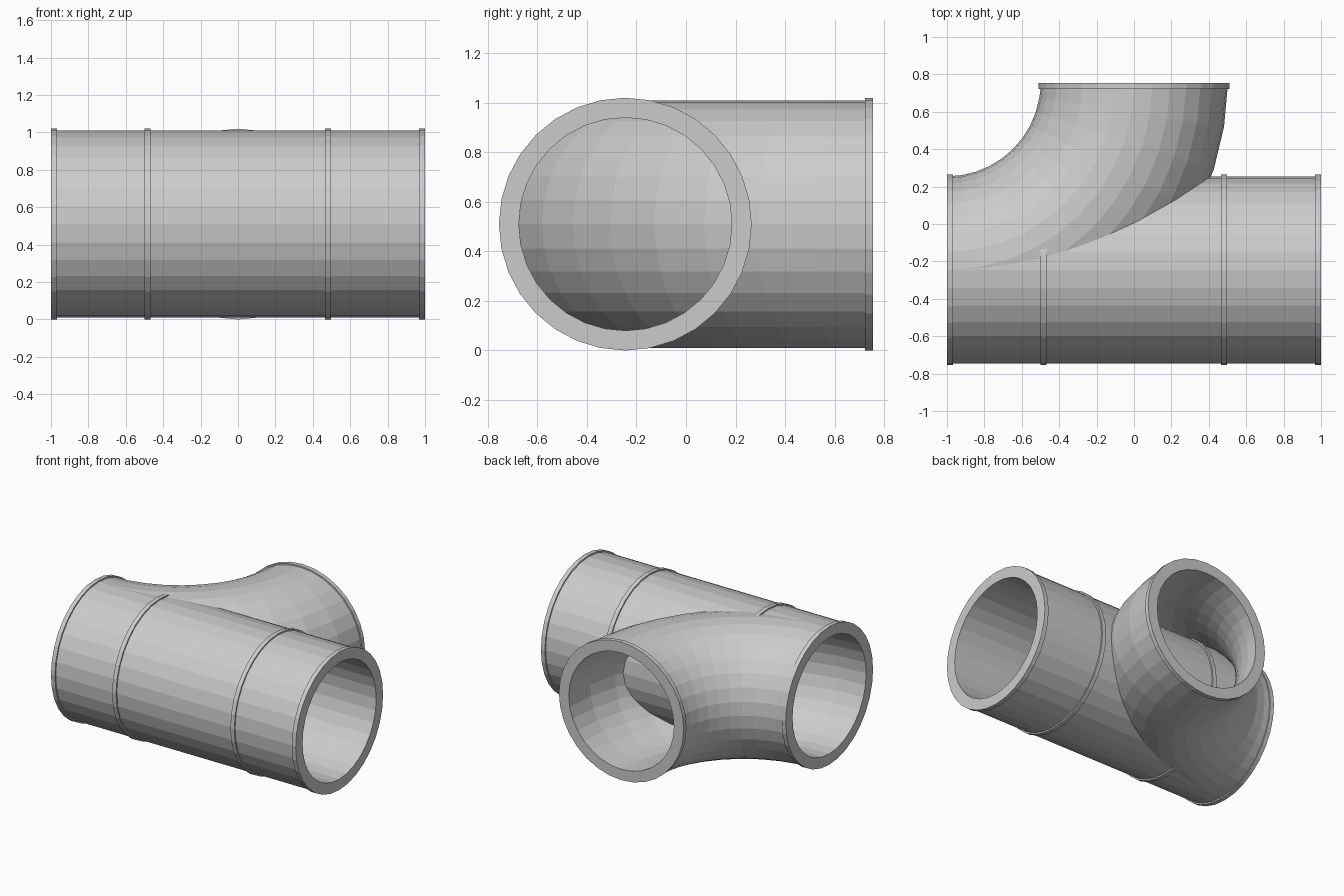
import bpy
import bmesh
from math import cos, sin, radians, pi
from mathutils import Vector

cube = bpy.data.objects.get("Cube")
if cube:
    bpy.data.objects.remove(cube, do_unlink=True)

SIDES = 32
AXIS_Z = 0.51
BEND_CENTRE = Vector((-1.0, 0.755, AXIS_Z))
BEND_RADIUS = 1.0
BORE, PIPE, LIP = 0.43, 0.50, 0.51
LIP_WIDTH = 0.032

grey = bpy.data.materials.new("pipe_grey")
grey.use_nodes = True
colour = (0.6, 0.6, 0.6, 1.0)
grey.diffuse_color = colour
grey.node_tree.nodes["Principled BSDF"].inputs["Base Color"].default_value = colour


def ring_points(angle, offset, radius):
    """Circle across the bend at an angle, shifted along the tangent there."""
    a = radians(angle)
    outward = Vector((sin(a), -cos(a), 0))
    tangent = Vector((cos(a), sin(a), 0))
    centre = BEND_CENTRE + outward * BEND_RADIUS + tangent * offset
    for i in range(SIDES):
        t = 2 * pi * i / SIDES
        yield centre + outward * (radius * cos(t)) + Vector((0, 0, radius * sin(t)))


def tube(name, stations):
    """Hollow pipe: a closed loop of rings, outside then back along the bore."""
    bm = bmesh.new()
    rings = [[bm.verts.new(p) for p in ring_points(*s)] for s in stations]
    for k, ring in enumerate(rings):
        following = rings[(k + 1) % len(rings)]
        for i in range(SIDES):
            j = (i + 1) % SIDES
            bm.faces.new((ring[i], ring[j], following[j], following[i]))
    bmesh.ops.recalc_face_normals(bm, faces=bm.faces)
    mesh = bpy.data.meshes.new(name)
    bm.to_mesh(mesh)
    bm.free()
    mesh.materials.append(grey)
    obj = bpy.data.objects.new(name, mesh)
    bpy.context.collection.objects.link(obj)
    return obj


# Straight pipe with end lips and two raised bands
straight = []
for start in (0.0, 0.5, 1.466, 2.0 - LIP_WIDTH):
    end = start + LIP_WIDTH
    straight += [(0, start, PIPE), (0, start, LIP), (0, end, LIP), (0, end, PIPE)]
straight = straight[1:-1]
straight += [(0, 2.0, BORE), (0, 0.0, BORE)]
tube("straight_pipe", straight)

# Quarter-bend branch with a lip at its open end, passing through the straight pipe
steps = [90 * k / 10 for k in range(1, 10)]
branch = [(0, 0.005, PIPE)] + [(a, 0, PIPE) for a in steps]
branch += [(90, -LIP_WIDTH, PIPE), (90, -LIP_WIDTH, LIP), (90, 0, LIP), (90, 0, BORE)]
branch += [(a, 0, BORE) for a in reversed(steps)] + [(0, 0.005, BORE)]
tube("curved_branch", branch)
